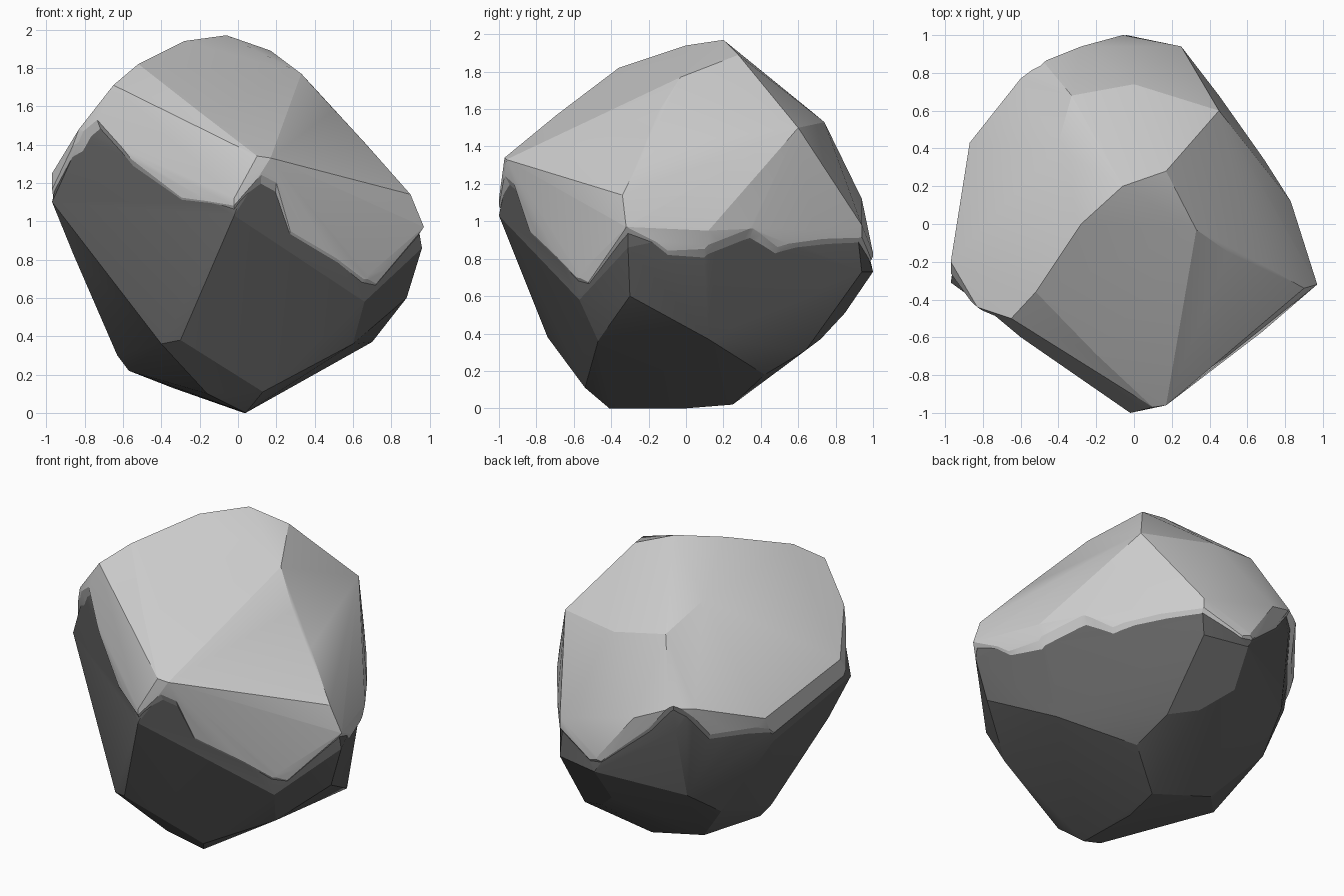
import bpy, bmesh
from mathutils import Vector

if "Cube" in bpy.data.objects:
    bpy.data.objects.remove(bpy.data.objects["Cube"])

# Corner points of the pale upper cap
CAP = [(-.06,.2,1.97), (-.28,0,1.94), (.17,.28,1.89), (.33,-.03,1.77), (-.52,-.36,1.82),
       (-.65,-.5,1.71), (-.71,-.46,1.62), (-.2,-.69,1.57), (.1,-.97,1.34), (.17,-.96,1.33),
       (-.02,-1,1.12), (.5,-.15,1.58), (.67,-.21,1.4), (.9,-.34,1.14), (.97,-.32,.97),
       (.45,.6,1.5), (0,.74,1.53), (-.33,.68,1.58), (-.38,.16,1.8), (-.41,.4,1.72),
       (.25,.94,.98), (-.06,1,.83), (-.28,.94,1.12), (-.48,.86,1.2), (-.6,.77,1.2),
       (-.87,.43,1.08), (-.97,-.2,1.25), (-.83,-.44,1.48), (.83,.12,.95), (.68,-.57,.72),
       (.69,.34,.96), (.45,.68,.95)]
# Corner points of the dark lower rock
ROCK = [(-.02,-1,1.03), (.66,-.57,.58), (.88,-.3,.6), (.96,-.31,.86), (.6,-.47,.36),
        (.70,.12,.37), (.33,.42,.18), (.07,.25,.02), (.04,-.41,0), (.03,0,0),
        (.28,.64,.31), (.29,.79,.6), (.25,.94,.73), (-.04,1,.73), (-.06,.85,.51),
        (.1,.72,.37), (-.52,.73,.6), (-.34,.3,.13), (-.59,.48,.42), (-.57,.05,.22),
        (-.63,.02,.3), (-.58,-.5,.58), (-.86,-.24,.83), (-.3,-.74,.38), (-.4,-.69,.36),
        (-.16,-.5,.1), (.13,-.54,.11), (-.87,.34,.9), (-.97,-.31,1.1), (-.5,.82,1.05)]
# Wavy line where the cap ends, going round the stone
RIM = [(-.02,-.98,1.05), (.12,-.95,1.21), (.2,-.92,1.2), (.28,-.86,.99), (.64,-.57,.67),
       (.72,-.52,.67), (.93,-.32,.91), (.9,-.1,.87), (.82,.1,.86), (.65,.34,.9),
       (.55,.47,.81), (.25,.92,.89), (0,.98,.78), (-.08,.98,.79), (-.36,.89,1.05),
       (-.49,.83,1.2), (-.65,.68,1.02), (-.88,.35,.97), (-.97,-.25,1.14), (-.82,-.43,1.39),
       (-.71,-.47,1.46), (-.55,-.62,1.3), (-.3,-.82,1.15)]


def grey(name, value):
    mat = bpy.data.materials.new(name)
    mat.diffuse_color = (value, value, value, 1)
    mat.use_nodes = True
    mat.node_tree.nodes["Principled BSDF"].inputs["Base Color"].default_value = mat.diffuse_color
    return mat


def add_object(name, bm, mat):
    bmesh.ops.recalc_face_normals(bm, faces=bm.faces)
    me = bpy.data.meshes.new(name)
    bm.to_mesh(me)
    bm.free()
    me.materials.append(mat)
    ob = bpy.data.objects.new(name, me)
    bpy.context.collection.objects.link(ob)
    return ob


def hull(name, points, mat):
    bm = bmesh.new()
    for p in points:
        bm.verts.new(p)
    out = bmesh.ops.convex_hull(bm, input=bm.verts)
    loose = {g for g in out["geom_interior"] + out["geom_unused"]
             if isinstance(g, bmesh.types.BMVert)}
    bmesh.ops.delete(bm, geom=list(loose), context='VERTS')
    return add_object(name, bm, mat)


def boolean(ob, other, operation):
    mod = ob.modifiers.new("cut", 'BOOLEAN')
    mod.operation = operation
    mod.solver = 'EXACT'
    mod.material_mode = 'TRANSFER'
    mod.object = other
    bpy.ops.object.select_all(action='DESELECT')
    ob.select_set(True)
    bpy.context.view_layer.objects.active = ob
    bpy.ops.object.modifier_apply(modifier=mod.name)
    bpy.data.objects.remove(other)


pale, dark = grey("pale_cap", .8), grey("dark_rock", .12)

# Lower rock: tucked slightly in beneath the cap
centre = Vector((0, 0, .95))
rock = hull("lower_rock", ROCK + [centre + (Vector(p) - centre) * .97 for p in CAP], dark)

# Cap: whole stone trimmed by a flared ring whose underside follows the rim
cap = hull("boulder", CAP + ROCK, pale)
bm = bmesh.new()
apex = Vector((0, 0, -.5))
low, high = bm.verts.new((0, 0, .8)), bm.verts.new((0, 0, 7))
inner, outer = [[bm.verts.new(apex + (Vector(p) - apex) * t) for p in RIM]
                for t in (.85, 1.8)]
for i in range(len(RIM)):
    a, b, c, d = inner[i - 1], inner[i], outer[i], outer[i - 1]
    bm.faces.new((low, a, b))
    bm.faces.new((a, c, b))
    bm.faces.new((a, d, c))
    bm.faces.new((high, c, d))
cutter = add_object("rim_cutter", bm, pale)
cutter.hide_render = True
boolean(cap, cutter, 'INTERSECT')

# Join both into one stone
boolean(cap, rock, 'UNION')
bpy.ops.object.shade_smooth_by_angle(angle=0.3)
